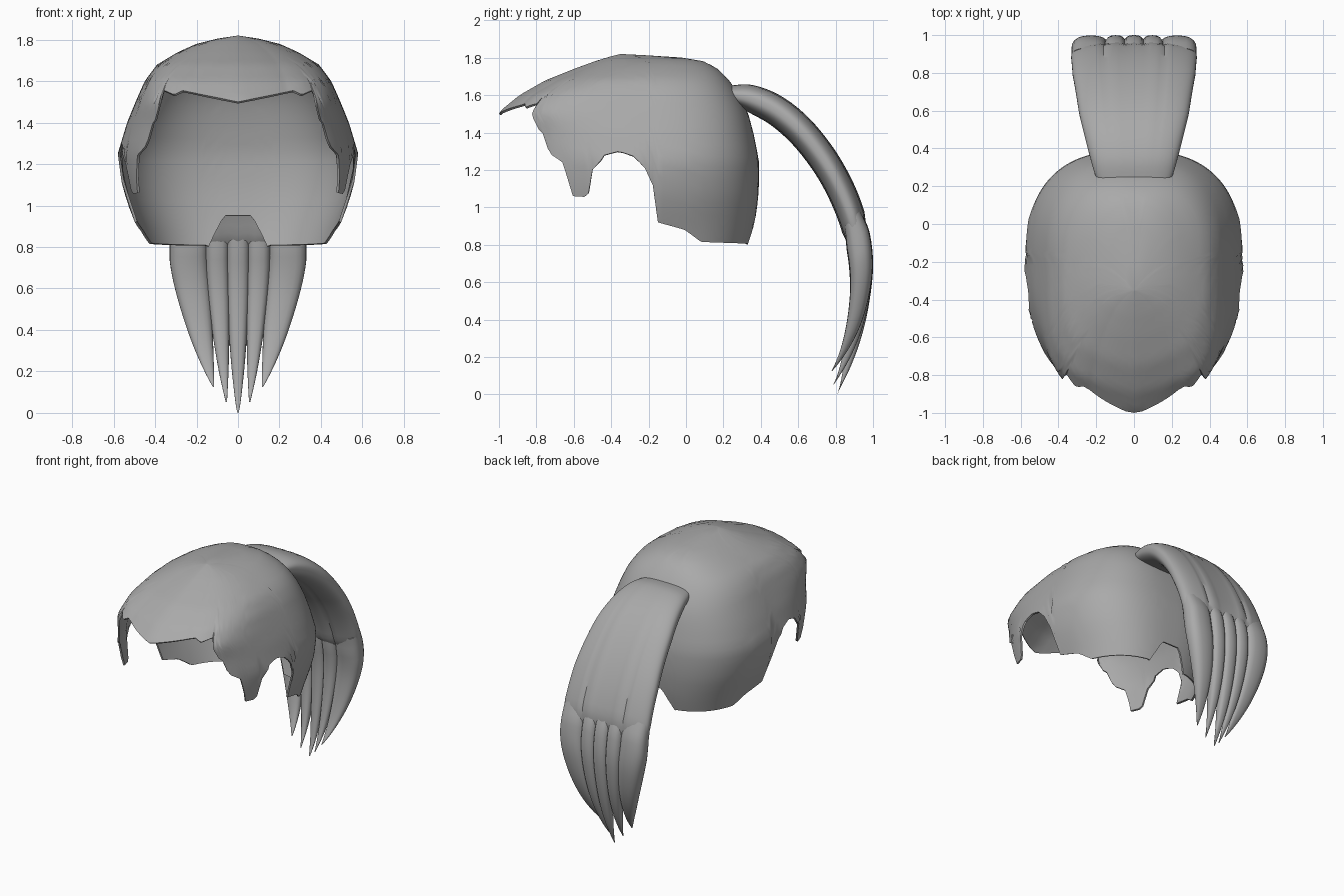
import bpy, bmesh, math
from mathutils import Vector

if "Cube" in bpy.data.objects:
    bpy.data.objects.remove(bpy.data.objects["Cube"])

hair = bpy.data.materials.new("grey hair")
hair.diffuse_color = (0.4, 0.4, 0.4, 1)
hair.use_nodes = True
hair.node_tree.nodes["Principled BSDF"].inputs["Base Color"].default_value = hair.diffuse_color


def lerp_table(table, v):
    """Linear lookup in rows sorted by first value."""
    if v <= table[0][0]:
        return table[0][1:]
    for a, b in zip(table, table[1:]):
        if v <= b[0]:
            f = (v - a[0]) / (b[0] - a[0])
            return [p + (q - p) * f for p, q in zip(a[1:], b[1:])]
    return table[-1][1:]


def spline(pts, t):
    """Catmull-Rom point on a path, t in 0..1."""
    n = len(pts) - 1
    i = min(int(t * n), n - 1)
    f = t * n - i
    p = [Vector(pts[max(0, min(n, k))]) for k in (i - 1, i, i + 1, i + 2)]
    return 0.5 * (2 * p[1] + (p[2] - p[0]) * f
                  + (2 * p[0] - 5 * p[1] + 4 * p[2] - p[3]) * f * f
                  + (3 * p[1] - p[0] - 3 * p[2] + p[3]) * f ** 3)


def power(v, e):
    return math.copysign(abs(v) ** e, v)


def loft(name, rings, caps=False, fix=False, thickness=0):
    bm = bmesh.new()
    rows = [[bm.verts.new(p) for p in r] for r in rings]
    n = len(rows[0])
    for a, b in zip(rows, rows[1:]):
        for j in range(n):
            k = (j + 1) % n
            bm.faces.new((a[j], b[j], b[k], a[k]))
    if caps:
        bm.faces.new(rows[0])
        bm.faces.new(rows[-1])
    bmesh.ops.remove_doubles(bm, verts=bm.verts, dist=0.0005)
    if fix:
        bmesh.ops.recalc_face_normals(bm, faces=bm.faces)
    me = bpy.data.meshes.new(name)
    bm.to_mesh(me)
    bm.free()
    me.materials.append(hair)
    ob = bpy.data.objects.new(name, me)
    bpy.context.collection.objects.link(ob)
    bpy.ops.object.select_all(action='DESELECT')
    bpy.context.view_layer.objects.active = ob
    ob.select_set(True)
    if thickness:
        mod = ob.modifiers.new("shell", 'SOLIDIFY')
        mod.thickness = thickness
        mod.offset = -1
        bpy.ops.object.modifier_apply(modifier=mod.name)
    bpy.ops.object.shade_smooth_by_angle(angle=math.radians(40))
    return ob


# Cap: height -> front y, back y, half width, y of widest point, front squareness
SECTIONS = [(0.80, -1.0, 0.34, 0.46, -0.22, 2.15), (0.90, -1.0, 0.365, 0.49, -0.22, 2.15),
            (1.00, -1.0, 0.38, 0.53, -0.22, 2.15), (1.10, -1.0, 0.39, 0.56, -0.22, 2.15),
            (1.25, -1.0, 0.39, 0.58, -0.22, 2.15), (1.40, -1.0, 0.36, 0.535, -0.22, 2.4),
            (1.51, -1.0, 0.33, 0.49, -0.22, 2.9), (1.60, -0.89, 0.285, 0.45, -0.22, 3.1),
            (1.68, -0.75, 0.23, 0.39, -0.22, 2.7), (1.74, -0.60, 0.17, 0.29, -0.22, 2.4),
            (1.78, -0.49, 0.10, 0.20, -0.22, 2.3), (1.805, -0.41, -0.05, 0.10, -0.27, 2.2),
            (1.82, -0.35, -0.35, 0.0, -0.35, 2.2)]
# Hairline: y along the side -> height of the lower edge
HAIRLINE = [(-0.83, 1.53), (-0.785, 1.55), (-0.765, 1.42),
            (-0.74, 1.39), (-0.725, 1.29), (-0.66, 1.24), (-0.635, 1.16), (-0.605, 1.06),
            (-0.525, 1.055), (-0.50, 1.20), (-0.43, 1.28), (-0.35, 1.30), (-0.28, 1.275),
            (-0.22, 1.21), (-0.17, 1.10), (-0.15, 0.92), (0, 0.88), (0.1, 0.815), (0.4, 0.805)]
BRIM = [(0, 1.50), (0.27, 1.555), (0.31, 1.535), (0.36, 1.555)]
NAPE = [(0.07, 0.95), (0.165, 0.80)]


def cap_point(a, z):
    yf, yb, w, yc, n = lerp_table(SECTIONS, z)
    c, s = math.cos(a), math.sin(a)
    e = 2 / n if c > 0 else 2 / 2.6
    u = power(s, e)
    y = yc - power(c, e) * ((yc - yf) if c > 0 else (yb - yc))
    if c > 0:   # pointed centre crease
        y += 0.12 * min(abs(u), 1 - abs(u)) * (yc - yf)
    return Vector((w * u, y, z))


def lower_edge(a):
    p = cap_point(a, 1.0)
    if p.y > 0.2 and abs(p.x) < 0.165:
        return lerp_table(NAPE, abs(p.x))[0]
    if p.y < -0.775:
        return lerp_table(BRIM, abs(cap_point(a, 1.53).x))[0]
    return lerp_table(HAIRLINE, p.y)[0]


COLS, ROWS = 200, 22
angles = [2 * math.pi * j / COLS for j in range(COLS)]
edges = [lower_edge(a) for a in angles]
loft("hair_cap", [[cap_point(a, 1.82 - (1.82 - e) * (i / ROWS) ** 1.6)
                   for a, e in zip(angles, edges)] for i in range(ROWS + 1)],
     thickness=0.012)

# Ponytail: outer and inner side curves as (y, z)
OUTER = [(0.23, 1.65), (0.35, 1.655), (0.50, 1.60), (0.65, 1.485), (0.79, 1.315), (0.90, 1.12),
         (0.97, 0.92), (1.0, 0.72), (0.985, 0.52), (0.945, 0.32), (0.885, 0.14), (0.81, 0)]
INNER = [(0.27, 1.54), (0.35, 1.50), (0.46, 1.435), (0.58, 1.325), (0.70, 1.165), (0.79, 0.99),
         (0.85, 0.81), (0.875, 0.64), (0.873, 0.47), (0.855, 0.29), (0.83, 0.13), (0.808, 0)]
WIDTH = [(0, 0.20), (0.1, 0.235), (0.25, 0.29), (0.4, 0.325), (0.5, 0.333), (0.62, 0.32)]


def ring(t, cx, w, thick=1.0, grooves=0.0, n=40, pull=0.0):
    """Flattened oval across the tail at path position t."""
    o, i = spline(OUTER, t), spline(INNER, t)
    mid, half = (o + i) / 2, (o - i) / 2 * thick
    out = []
    for k in range(n):
        a = 2 * math.pi * k / n
        u = power(math.cos(a), 0.75)
        d = power(math.sin(a), 0.8)
        # shallow furrows where the strands will part
        d *= 1 - grooves * sum(max(0, 1 - abs(abs(u) - g) / 0.06) for g in (0.16, 0.48))
        p = mid + half * d
        out.append((cx + w * u, p.x - pull, p.y))
    return out


SPLIT, LEAD = 0.60, 0.09
body = []
for i in range(31):
    t = SPLIT * i / 30
    fade = max(0, (t - SPLIT + 0.07) / 0.07)
    body.append(ring(t, 0, lerp_table(WIDTH, t)[0] * (1 - 0.06 * fade),
                     1 - 0.75 * fade, 0.25 * (t / SPLIT) ** 2, 80))
loft("ponytail", body, caps=True, fix=True)

# Strands: start centre, tip centre, start half width, thickness, path end, tip pull
STRANDS = [("middle", 0, 0, 0.055, 1.0, 1.0, 0), ("inner", 0.10, 0.056, 0.055, 0.99, 0.957, 0.04),
           ("outer", 0.238, 0.118, 0.09, 0.97, 0.915, 0.075)]
for name, c0, c1, h0, thick, end, pull in STRANDS:
    for side in ((1,) if c0 == 0 else (1, -1)):
        rings = []
        for i in range(25):
            t = SPLIT - LEAD + (end - SPLIT + LEAD) * i / 24
            s = max(0, (t - SPLIT) / (end - SPLIT))
            rise = min(1, 0.75 + 0.25 * (t - SPLIT + LEAD) / (LEAD * 0.6))
            c = c0 + (c1 - c0) * s ** 1.3
            rings.append(ring(t, side * c, (h0 * (1 - s ** 1.7) + 0.003) * (0.9 + 0.1 * rise),
                              thick * rise * (1 - 0.9 * s ** 4), n=20, pull=pull * s ** 3))
        tag = "" if c0 == 0 else ("_right" if side > 0 else "_left")
        loft(name + "_strand" + tag, rings, caps=True, fix=True)
